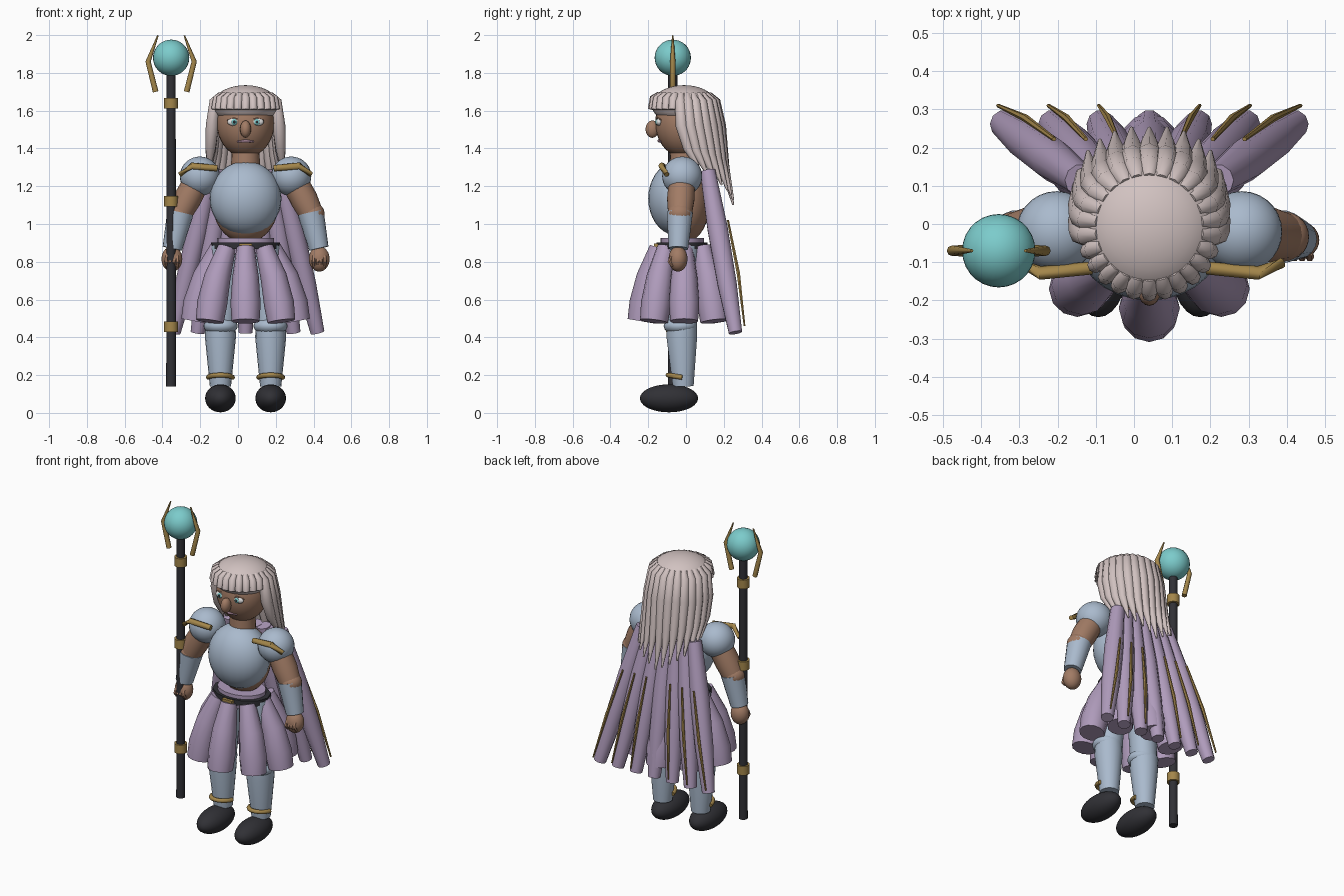
import bpy, bmesh, math
from mathutils import Vector, Matrix

if "Cube" in bpy.data.objects:
    bpy.data.objects.remove(bpy.data.objects["Cube"])

CX = 0.04  # figure's centre line; the staff stands off to its side


def mat(name, r, g, b):
    m = bpy.data.materials.new(name)
    m.diffuse_color = (r, g, b, 1)
    m.use_nodes = True
    m.node_tree.nodes["Principled BSDF"].inputs["Base Color"].default_value = m.diffuse_color
    return m


HAIR = mat("pale_hair", 0.64, 0.54, 0.53)
ARMOUR = mat("blue_steel", 0.40, 0.49, 0.61)
CLOTH = mat("lavender_cloth", 0.43, 0.33, 0.50)
SKIN = mat("tan_skin", 0.36, 0.20, 0.13)
GOLD = mat("gold_trim", 0.37, 0.24, 0.07)
BLACK = mat("black_leather", 0.03, 0.03, 0.036)
TEAL = mat("teal_orb", 0.20, 0.60, 0.60)
WHITE = mat("eye_white", 0.75, 0.75, 0.75)
LIPS = mat("lip_mauve", 0.30, 0.18, 0.24)


def finish(name, bm, material, angle=50):
    bmesh.ops.recalc_face_normals(bm, faces=bm.faces)
    me = bpy.data.meshes.new(name)
    bm.to_mesh(me)
    bm.free()
    me.materials.append(material)
    ob = bpy.data.objects.new(name, me)
    bpy.context.collection.objects.link(ob)
    bpy.ops.object.select_all(action='DESELECT')
    ob.select_set(True)
    bpy.context.view_layer.objects.active = ob
    bpy.ops.object.shade_smooth_by_angle(angle=math.radians(angle))
    return ob


def ball(name, centre, size, material, u=28, v=18):
    bm = bmesh.new()
    bmesh.ops.create_uvsphere(bm, u_segments=u, v_segments=v, radius=1)
    bm.transform(Matrix.Translation(centre) @ Matrix.Diagonal((*size, 1)))
    return finish(name, bm, material)


def tube(name, pts, radii, material, sides=10, closed=False):
    """Sweep a round section along points, one radius per point."""
    pts = [Vector(p) for p in pts]
    n = len(pts)
    bm = bmesh.new()
    rings = []
    for i, (p, r) in enumerate(zip(pts, radii)):
        a = pts[(i - 1) % n] if closed else pts[max(i - 1, 0)]
        b = pts[(i + 1) % n] if closed else pts[min(i + 1, n - 1)]
        t = (b - a).normalized()
        ref = Vector((0, 1, 0)) if abs(t.z) > 0.5 else Vector((0, 0, 1))
        u = t.cross(ref).normalized()
        w = t.cross(u)
        rings.append([bm.verts.new(p + r * (math.cos(k) * u + math.sin(k) * w))
                      for k in (2 * math.pi * j / sides for j in range(sides))])
    for i in range(n if closed else n - 1):
        r0, r1 = rings[i], rings[(i + 1) % n]
        for j in range(sides):
            k = (j + 1) % sides
            bm.faces.new((r0[j], r0[k], r1[k], r1[j]))
    if not closed:
        bm.faces.new(rings[0])
        bm.faces.new(rings[-1])
    return finish(name, bm, material)


def oval_band(name, z0, z1, rx, ry, y, material, n=24):
    bm = bmesh.new()
    bmesh.ops.create_cone(bm, cap_ends=True, segments=n, radius1=1, radius2=1, depth=1)
    bm.transform(Matrix.Translation((CX, y, (z0 + z1) / 2)) @ Matrix.Diagonal((rx, ry, z1 - z0, 1)))
    return finish(name, bm, material)


# Torso, waist and belt
ball("torso", (CX, -0.01, 1.11), (0.175, 0.135, 0.21), SKIN)
ball("breastplate", (CX, -0.045, 1.135), (0.19, 0.155, 0.197), ARMOUR)
oval_band("waist_cloth", 0.84, 0.925, 0.15, 0.115, -0.02, CLOTH)
oval_band("belt", 0.868, 0.902, 0.183, 0.135, -0.02, BLACK, 12)
bm = bmesh.new()
bmesh.ops.create_cube(bm, size=1)
bm.transform(Matrix.Translation((CX, -0.155, 0.882)) @ Matrix.Diagonal((0.07, 0.03, 0.032, 1)))
finish("buckle", bm, GOLD)

# Skirt of eight flared rolls
for i in range(8):
    a = i * math.pi / 4
    s, c = math.sin(a), -math.cos(a)
    tube("skirt_roll", [(CX + s * rx, -0.01 + c * ry, z) for rx, ry, z in
                        ((0.14, 0.135, 0.875), (0.21, 0.182, 0.72), (0.25, 0.21, 0.58), (0.268, 0.226, 0.485))],
         (0.048, 0.07, 0.08, 0.074), CLOTH, 12)

# Neck, head and face
tube("neck", [(CX, -0.01, 1.28), (CX, -0.01, 1.42)], (0.078, 0.072), SKIN, 20)
ball("head", (CX, -0.01, 1.535), (0.153, 0.153, 0.182), SKIN)
ball("nose", (CX, -0.178, 1.502), (0.029, 0.036, 0.046), SKIN, 16, 12)
tube("mouth", [(CX + x, y, z) for x, y, z in
               ((-0.045, -0.132, 1.436), (0, -0.142, 1.44), (0.045, -0.132, 1.436))],
     (0.004, 0.009, 0.004), LIPS, 8)
for s in (-1, 1):
    ball("eye", (CX + s * 0.06, -0.142, 1.54), (0.037, 0.016, 0.021), WHITE, 16, 10)
    ball("iris", (CX + s * 0.06, -0.155, 1.54), (0.015, 0.007, 0.016), TEAL, 12, 8)
    ball("pupil", (CX + s * 0.06, -0.160, 1.54), (0.007, 0.004, 0.008), BLACK, 10, 6)
    tube("eyelid", [(CX + s * x, y, z) for x, y, z in
                    ((0.025, -0.15, 1.553), (0.06, -0.153, 1.563), (0.097, -0.132, 1.551))],
         (0.003, 0.004, 0.003), SKIN, 6)

# Hair: crown, short fringe and long swept locks
ball("hair_crown", (CX, -0.01, 1.63), (0.175, 0.172, 0.105), HAIR)
LOCKS = 26
for i in range(LOCKS):
    a = 2 * math.pi * i / LOCKS
    s, c = math.sin(a), -math.cos(a)
    turn = math.degrees(min(a, 2 * math.pi - a))  # 0 at the front, 180 at the back

    def at(r, z, sweep=0.0):
        return (CX + s * r, -0.01 + c * r + sweep, z)
    if turn < 75:
        tube("fringe_lock", [at(0.13, 1.685), at(0.158, 1.665), at(0.172, 1.605)],
             (0.018, 0.025, 0.021), HAIR, 8)
    else:
        k = (turn - 75) / 105
        end = 1.30 - 0.20 * k
        tube("long_lock", [at(0.13, 1.685), at(0.163, 1.65), at(0.178, 1.52, 0.01),
                           at(0.187, (1.52 + end) / 2, 0.045 - 0.02 * k),
                           at(0.195, end, 0.11 - 0.045 * k)],
             (0.018, 0.029, 0.034, 0.027, 0.005), HAIR, 8)

# Limbs, mirrored about the centre line
for s in (-1, 1):
    def P(x, y, z):
        return (CX + s * x, y, z)
    ball("pauldron", P(0.242, -0.02, 1.253), (0.106, 0.106, 0.104), ARMOUR)
    tube("pauldron_trim", [P(0.15, -0.115, 1.295), P(0.285, -0.128, 1.308), P(0.347, -0.102, 1.262)],
         (0.017, 0.018, 0.014), GOLD, 8)
    tube("upper_arm", [P(0.25, -0.02, 1.24), P(0.31, -0.028, 1.13), P(0.355, -0.033, 1.04)],
         (0.07, 0.073, 0.062), SKIN, 18)
    ball("elbow", P(0.352, -0.033, 1.055), (0.066, 0.066, 0.06), SKIN)
    tube("bracer", [P(0.345, -0.033, 1.06), P(0.388, -0.04, 0.87)], (0.07, 0.052), ARMOUR, 18)
    ball("hand", P(0.39, -0.042, 0.815), (0.055, 0.05, 0.067), SKIN)
    for f in range(4):
        x = 0.36 + f * 0.02
        tube("finger", [P(x, -0.075, 0.83), P(x, -0.088, 0.80), P(x, -0.07, 0.775)],
             (0.010, 0.011, 0.008), SKIN, 6)
    # Legs
    tube("thigh", [P(0.10, -0.015, 0.88), P(0.13, -0.02, 0.46)], (0.085, 0.078), ARMOUR, 18)
    ball("knee", P(0.132, -0.03, 0.46), (0.09, 0.088, 0.05), ARMOUR)
    tube("shin", [P(0.133, -0.022, 0.47), P(0.133, -0.022, 0.40), P(0.133, -0.015, 0.14)],
         (0.08, 0.082, 0.056), ARMOUR, 18)
    arc = [math.pi * j / 10 for j in range(11)]
    tube("ankle_band", [P(0.133 - 0.064 * math.cos(t), -0.02 - 0.075 * math.sin(t),
                          0.188 + 0.012 * math.sin(t)) for t in arc],
         [0.013] * 11, GOLD, 8)
    ball("boot", P(0.133, -0.09, 0.077), (0.081, 0.154, 0.074), BLACK)

# Cape of seven rolls with gold ribs
for i in range(-3, 4):
    top = Vector((CX + i * 0.06, 0.115, 1.28))
    low = Vector((CX + i * 0.127, 0.262, 0.425))
    mids = [top.lerp(low, t) for t in (0, 0.35, 0.7, 1)]
    tube("cape_roll", mids, (0.042, 0.056, 0.053, 0.037), CLOTH, 10)
    if i:
        tube("cape_rib", [(CX + i * x, y, z) for x, y, z in
                          ((0.083, 0.222, 1.02), (0.108, 0.277, 0.74), (0.132, 0.31, 0.46))],
             (0.006, 0.010, 0.005), GOLD, 6)

# Staff with bands, orb and two prongs
SX, SY = -0.354, -0.07
tube("staff", [(SX, SY, 0.14), (SX, SY, 1.82)], (0.026, 0.024), BLACK, 16)
for z in (0.455, 1.12, 1.64):
    tube("staff_band", [(SX, SY, z - 0.028), (SX, SY, z + 0.028)], (0.037, 0.037), GOLD, 18)
ball("orb", (SX, SY, 1.88), (0.096, 0.096, 0.096), TEAL)
for s in (-1, 1):
    tube("prong", [(SX + s * 0.082, SY, 1.70), (SX + s * 0.122, SY, 1.86), (SX + s * 0.07, SY, 1.998)],
         (0.015, 0.014, 0.004), GOLD, 8)
